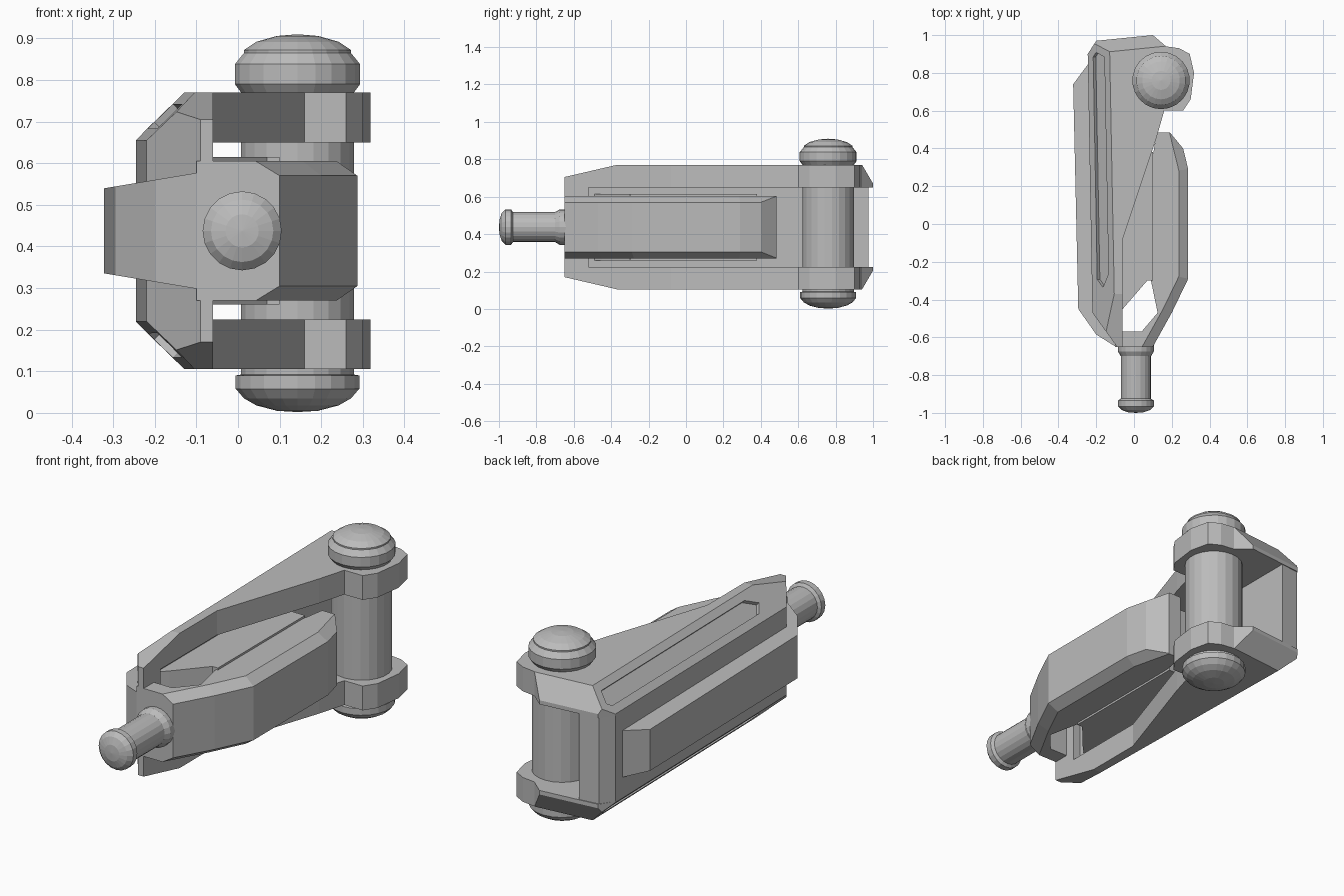
import bpy, bmesh
from math import pi
from mathutils import Vector, Matrix

cube = bpy.data.objects.get("Cube")
if cube:
    bpy.data.objects.remove(cube)

MID = 0.4375  # height of the symmetry plane

metal = bpy.data.materials.new("light_grey")
metal.use_nodes = True
metal.diffuse_color = (0.5, 0.5, 0.5, 1)
metal.node_tree.nodes["Principled BSDF"].inputs["Base Color"].default_value = (0.5, 0.5, 0.5, 1)


def finish(bm, name):
    bmesh.ops.recalc_face_normals(bm, faces=bm.faces[:])
    mesh = bpy.data.meshes.new(name)
    bm.to_mesh(mesh)
    bm.free()
    mesh.materials.append(metal)
    obj = bpy.data.objects.new(name, mesh)
    bpy.context.collection.objects.link(obj)
    return obj


def prism(outline, low, high):
    bm = bmesh.new()
    face = bm.faces.new([bm.verts.new((x, y, low)) for x, y in outline])
    out = bmesh.ops.extrude_face_region(bm, geom=[face])
    verts = [v for v in out["geom"] if isinstance(v, bmesh.types.BMVert)]
    bmesh.ops.translate(bm, verts=verts, vec=(0, 0, high - low))
    bmesh.ops.recalc_face_normals(bm, faces=bm.faces[:])
    return bm


def slice_above(bm, a, b, c):
    """Cut away all above the plane through three points and close the cut."""
    a, b, c = Vector(a), Vector(b), Vector(c)
    normal = (b - a).cross(c - a).normalized()
    if normal.z < 0:
        normal.negate()
    bmesh.ops.bisect_plane(bm, geom=bm.verts[:] + bm.edges[:] + bm.faces[:], dist=1e-5,
                           plane_co=a, plane_no=normal, clear_outer=True)
    rim = [e for e in bm.edges if e.is_boundary]
    if rim:
        bmesh.ops.holes_fill(bm, edges=rim, sides=0)
    bmesh.ops.recalc_face_normals(bm, faces=bm.faces[:])
    return normal


def flip(bm):
    """Mirror the mesh top to bottom about the symmetry plane."""
    for v in bm.verts:
        v.co.z = 2 * MID - v.co.z
    bmesh.ops.reverse_faces(bm, faces=bm.faces[:])


def lathe(name, profile, matrix, sides=22):
    bm = bmesh.new()
    rings = []
    for r, h in profile:
        if r == 0:
            rings.append([bm.verts.new((0, 0, h))])
        else:
            rings.append(bmesh.ops.create_circle(
                bm, segments=sides, radius=r, matrix=Matrix.Translation((0, 0, h)))["verts"])
    for lo, hi in zip(rings, rings[1:]):
        for i in range(sides):
            j = (i + 1) % sides
            quad = [lo[i % len(lo)], lo[j % len(lo)], hi[j % len(hi)], hi[i % len(hi)]]
            bm.faces.new(list(dict.fromkeys(quad)))
    bm.transform(matrix)
    return finish(bm, name)


# Hinge arms, chamfered outside, rear and front, each with a shallow slot
arm_outline = [(-0.245, 0.9), (-0.2, 0.97), (0.1, 1.0), (0.17, 0.94), (0.24, 0.93),
               (0.295, 0.9), (0.318, 0.8), (0.3, 0.66), (0.26, 0.6), (0.16, 0.6),
               (0.12, 0.46), (-0.06, -0.08), (-0.06, -0.65), (-0.09, -0.65), (-0.22, -0.47)]
for name in ("upper_arm", "lower_arm"):
    bm = prism(arm_outline, 0.65, 0.77)
    slice_above(bm, (-0.2, 0.97, 0.67), (0.1, 1.0, 0.67), (-0.2, 0.905, 0.77))
    slice_above(bm, (0, -0.37, 0.77), (1, -0.37, 0.77), (0, -0.65, 0.705))
    side = slice_above(bm, (-0.245, 0.85, 0.655), (-0.22, -0.47, 0.655), (-0.12, 0.45, 0.77))
    chamfer = max(bm.faces, key=lambda f: f.normal.dot(side))
    bmesh.ops.inset_region(bm, faces=[chamfer], thickness=0.04, use_even_offset=True)
    ys = [v.co.y for v in chamfer.verts]
    for v in chamfer.verts:
        if v.co.y < 0:
            v.co += Vector((-0.018, 1, 0)) * (0.16 if v.co.y < min(ys) + 0.05 else 0.1)
    # sink the slot floor with straight walls
    floor = bmesh.ops.extrude_face_region(bm, geom=[chamfer])["geom"]
    bmesh.ops.delete(bm, geom=[chamfer], context="FACES_ONLY")
    bmesh.ops.translate(bm, verts=[v for v in floor if isinstance(v, bmesh.types.BMVert)],
                        vec=side * -0.02)
    if name == "lower_arm":
        flip(bm)
    finish(bm, name)

# Side wall joining the arms, with a solid front post
finish(prism([(-0.245, 0.9), (-0.2, 0.965), (-0.1, 0.977), (-0.1, -0.52), (-0.06, -0.52),
              (-0.06, -0.65), (-0.09, -0.65), (-0.22, -0.47)], 0.225, 0.65), "side_wall")

# Raised panel on the outside of the wall, narrowing outward
bm = prism([(-0.24, 0.85), (-0.322, 0.74), (-0.295, -0.45), (-0.2, -0.585),
            (-0.1, -0.648), (-0.12, 0.8)], 0.25, 0.62)
for _ in range(2):
    slice_above(bm, (-0.32, 0, 0.54), (-0.32, 1, 0.54), (-0.11, 0, 0.575))
    flip(bm)
finish(bm, "outer_panel")

# Curved blade with bevelled outer edges
blade_outer = [(-0.1, -0.65), (0.1, -0.65), (0.2, -0.47), (0.287, -0.29), (0.287, 0.29),
               (0.26, 0.4), (0.19, 0.485)]
blade_inner = [(0.12, 0.485), (0.09, 0.3), (0.09, -0.3), (0.125, -0.47), (0.04, -0.57),
               (-0.1, -0.57)]
bm = prism(blade_outer + blade_inner, 0.27, 0.605)
for _ in range(2):
    for a, b in list(zip(blade_outer, blade_outer[1:]))[1:5]:
        a, b = Vector((*a, 0.57)), Vector((*b, 0.57))
        d = (b - a).normalized()
        slice_above(bm, a, b, a + Vector((-d.y, d.x, 0)) * 0.05 + Vector((0, 0, 0.035)))
    flip(bm)
finish(bm, "blade")

# Filler block between the wall and the blade
finish(prism([(-0.11, -0.5), (-0.06, -0.45), (0.07, -0.3), (0.1, -0.3), (0.1, 0.38),
              (-0.11, 0.38)], 0.26, 0.615), "inner_block")

# Hinge pin with domed caps
lathe("hinge_pin", [(0, 0.002), (0.05, 0.005), (0.1, 0.018), (0.13, 0.035), (0.15, 0.058),
                    (0.15, 0.09), (0.137, 0.092), (0.137, 0.77), (0.152, 0.79), (0.152, 0.838),
                    (0.13, 0.865), (0.13, 0.872), (0.1, 0.892), (0.05, 0.906), (0, 0.91)],
      Matrix.Translation((0.143, 0.76, 0)))

# Front stub with a rounded tip
lathe("front_stub", [(0, 0.6), (0.095, 0.64), (0.095, 0.675), (0.08, 0.7), (0.08, 0.925),
                     (0.095, 0.935), (0.095, 0.965), (0.075, 0.985), (0.04, 0.997), (0, 1)],
      Matrix.Translation((0.01, 0, MID)) @ Matrix.Rotation(pi / 2, 4, "X"), 20)
